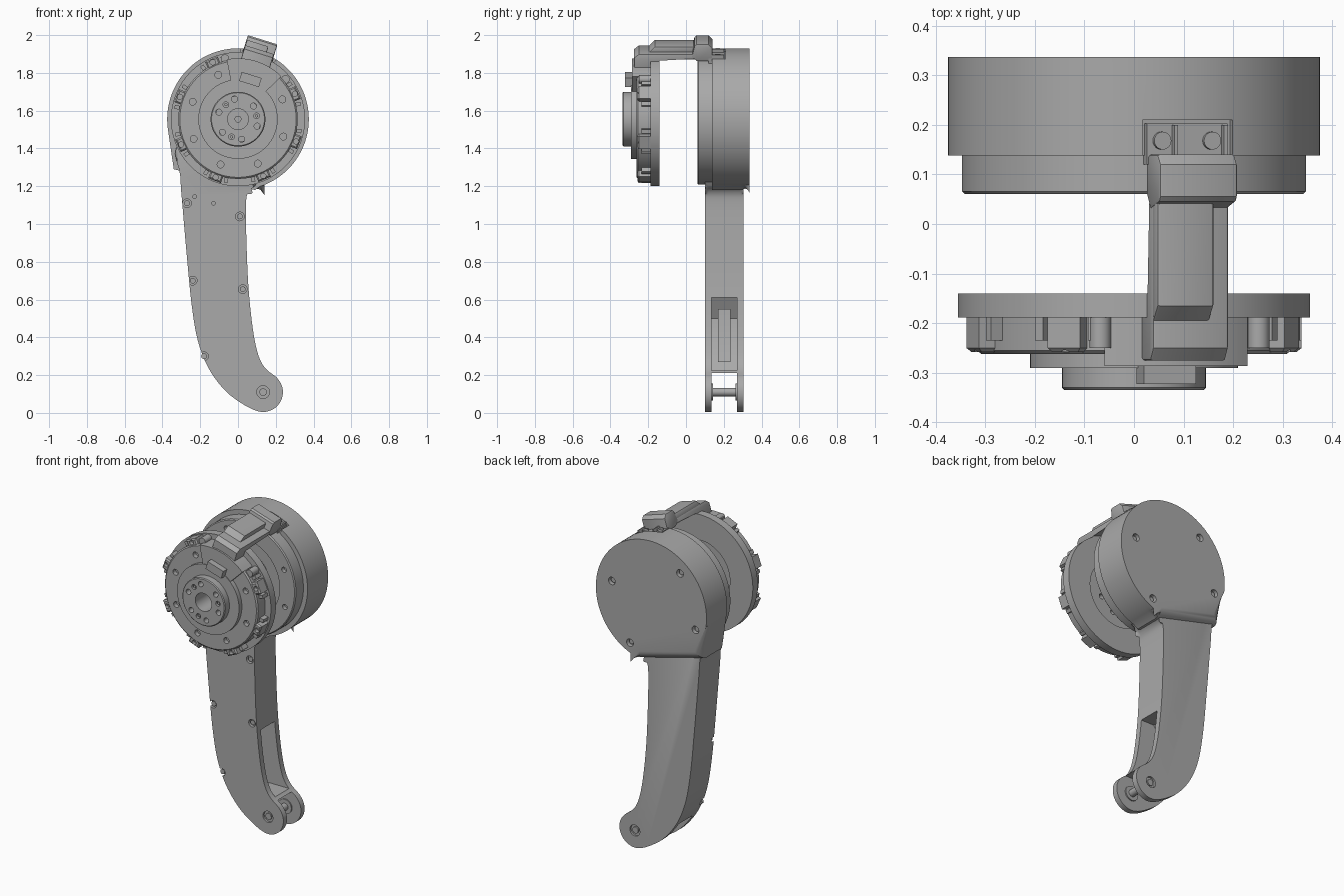
import bpy, bmesh, math
from math import sin, cos, radians
from mathutils import Vector

if "Cube" in bpy.data.objects:
    bpy.data.objects.remove(bpy.data.objects["Cube"])

ZC = 1.555        # height of the joint axis
TILT = 17.3       # clockwise lean of the bracket

grey = bpy.data.materials.new("mid_grey")
grey.use_nodes = True
grey.diffuse_color = (0.4, 0.4, 0.4, 1)
grey.node_tree.nodes["Principled BSDF"].inputs["Base Color"].default_value = (0.4, 0.4, 0.4, 1)


def finish(name, bm):
    bmesh.ops.recalc_face_normals(bm, faces=bm.faces)
    mesh = bpy.data.meshes.new(name)
    bm.to_mesh(mesh)
    bm.free()
    mesh.materials.append(grey)
    obj = bpy.data.objects.new(name, mesh)
    bpy.context.collection.objects.link(obj)
    return obj


def front(u, v, d):
    return Vector((u, d, v))


def leaning(angle):
    # maps (tangential, radial, depth) around the joint axis
    a = radians(angle)
    return lambda t, r, y: Vector((t * cos(a) + r * sin(a), y, ZC - t * sin(a) + r * cos(a)))


def side(y, r, t):
    return leaning(TILT)(t, r, y)


def add_prism(bm, pts, d0, d1, place=front):
    rings = [[bm.verts.new(place(u, v, d)) for u, v in pts] for d in (d0, d1)]
    caps = [bm.faces.new(r) for r in rings]
    n = len(pts)
    for i in range(n):
        j = (i + 1) % n
        bm.faces.new((rings[0][i], rings[0][j], rings[1][j], rings[1][i]))
    return caps


def prism(name, pts, d0, d1, place=front, bevel=0, ends=(), segments=4):
    bm = bmesh.new()
    caps = add_prism(bm, pts, d0, d1, place)
    edges = list({e for i in ends for e in caps[i].edges})
    if edges:
        bmesh.ops.bevel(bm, geom=edges, offset=bevel, segments=segments,
                        profile=0.5, affect='EDGES', clamp_overlap=False)
    return finish(name, bm)


def rect(u0, u1, v0, v1):
    return [(u0, v0), (u1, v0), (u1, v1), (u0, v1)]


def circle(x, z, r, n=20):
    return [(x + r * cos(math.tau * i / n), z + r * sin(math.tau * i / n)) for i in range(n)]


def polar(r, angles):
    return [(r * cos(radians(a)), ZC + r * sin(radians(a))) for a in angles]


def rods(name, centres, r, y0, y1):
    bm = bmesh.new()
    for x, z in centres:
        add_prism(bm, circle(x, z, r), y0, y1)
    return finish(name, bm)


def lathe(name, profile, closed=True):
    bm = bmesh.new()
    vs = [bm.verts.new((r, y, ZC)) for r, y in profile]
    es = [bm.edges.new(p) for p in zip(vs, vs[1:] + (vs[:1] if closed else []))]
    bmesh.ops.spin(bm, geom=vs + es, cent=(0, 0, ZC), axis=(0, 1, 0),
                   angle=math.tau, steps=96)
    bmesh.ops.remove_doubles(bm, verts=bm.verts, dist=1e-4)
    return finish(name, bm)


def cut(obj, cutter):
    mod = obj.modifiers.new("cut", 'BOOLEAN')
    mod.operation = 'DIFFERENCE'
    mod.solver = 'EXACT'
    mod.object = cutter
    bpy.context.view_layer.objects.active = obj
    bpy.ops.object.modifier_apply(modifier=mod.name)
    bpy.data.objects.remove(cutter)


def smooth_outline(pts, sub=5):
    # closed Catmull-Rom curve
    out, n = [], len(pts)
    for i in range(n):
        a, b, c, d = (Vector(pts[(i + k) % n]) for k in (-1, 0, 1, 2))
        for s in range(sub):
            t = s / sub
            p = (2 * b + (c - a) * t + (2 * a - 5 * b + 4 * c - d) * t * t
                 + (3 * b - a - 3 * c + d) * t ** 3) / 2
            out.append((p.x, p.y))
    return out


# Leg: curved hollow limb ending in a fork
FOOT = (0.133, 0.11)
outline = [(-.3, 1.42), (-.305, 1.25), (-.29, 1.05), (-.268, .8), (-.245, .57),
           (-.212, .38), (-.155, .235), (-.07, .12), (.02, .05)]
outline += [(FOOT[0] + .105 * cos(radians(a)), FOOT[1] + .105 * sin(radians(a)))
            for a in range(250, 406, 31)]
outline += [(.16, .222), (.125, .265), (.098, .34), (.075, .47), (.055, .67), (.045, .9),
            (.042, 1.1), (.055, 1.17), (.1, 1.22), (.12, 1.35)]
leg = prism("leg", smooth_outline(outline), .1, .305, bevel=.02, ends=(0, 1))
cut(leg, prism("fork_gap", rect(-.5, .5, -.1, .21), .135, .27))
pocket = [(.4, .225), (0, .225), (-.07, .34), (-.09, .5), (-.03, .61), (.4, .61)]
cut(leg, prism("pocket", pocket, .135, .27))
prism("pocket_rib", [(-.05, .27), (.02, .27), (-.02, .4), (-.03, .55), (-.1, .55)], .17, .235)
rods("fork_pin", [FOOT], .022, .115, .29)
rods("pin_boss", [FOOT], .045, .13, .142)
rods("rear_pin_boss", [FOOT], .045, .263, .275)

# Leg screws in counterbores
leg_screws = [(-.27, 1.11), (.01, 1.04), (-.24, .7), (.025, .655), (-.18, .3)]
cut(leg, rods("leg_bores", leg_screws, .023, .08, .12))
cut(leg, rods("pin_bores", [FOOT], .034, .08, .112))
cut(leg, rods("rear_pin_bores", [FOOT], .034, .293, .33))
cut(leg, rods("small_bores", [(-.23, 1.145), (-.13, 1.11)], .01, .08, .12))
rods("leg_screw_heads", leg_screws, .015, .107, .125)
rods("pin_heads", [FOOT], .02, .104, .301)

# Joint cover: drum with a flattened skirt over the leg
cover_pts = polar(.375, range(-72, 191, 4)) + [(-.34, 1.29), (.09, 1.18)]
cover = prism("joint_cover", cover_pts, .138, .337, bevel=.05, ends=(1,), segments=6)
cut(cover, prism("bracket_pocket", rect(-.095, .095, .345, .5), .1, .21, leaning(TILT)))
cover_screws = [(.267, 1.615), (-.195, 1.785), (.144, 1.27), (-.3, 1.467)]
cut(cover, rods("cover_bores", cover_screws, .023, .31, .36))
rods("cover_screw_heads", cover_screws, .015, .3, .322)

# Motor drum in front of the cover
drum = lathe("motor_drum", [(0, .078), (.24, .078), (.24, .06), (.341, .06), (.347, .066),
                            (.347, .2), (0, .2)], closed=False)
eight = [24 + 45 * k for k in range(8)]
cut(drum, rods("drum_bores", polar(.295, eight), .016, .04, .085))
rods("drum_shaft", [(0, ZC)], .018, .06, .09)
lathe("drum_ring", [(.12, .068), (.16, .068), (.16, .09), (.12, .09)])

# Front rotor: stepped disc with a central hole
rotor = lathe("rotor_disc", [(.055, -.16), (.2, -.16), (.2, -.14), (.355, -.14), (.355, -.188),
                             (.316, -.188), (.316, -.255), (.308, -.262), (.21, -.262),
                             (.21, -.29), (.145, -.29), (.145, -.33), (.14, -.335),
                             (.055, -.335)])
cut(rotor, rods("rotor_bores", polar(.257, eight), .018, -.3, -.235))
cut(rotor, rods("hub_bores", polar(.108, [40 + 60 * k for k in range(6)]), .016, -.4, -.1))
hub_screws = polar(.1, [10, 130, 250])
cut(rotor, rods("hub_screw_bores", hub_screws, .015, -.4, -.32))
rods("hub_screw_heads", hub_screws, .008, -.329, -.31)

# Clamping lugs around the rotor rim
for i, a in enumerate(eight):
    if a == 69:
        continue
    lug = prism(f"rim_lug_{i + 1}", rect(-.036, .036, .3, .348), -.258, -.15, leaning(90 - a),
                bevel=.008, ends=(0,), segments=1)
    cut(lug, rods("lug_bore", polar(.33, [a]), .014, -.3, -.235))
    for s in (-1, 1):
        prism(f"rim_tooth_{i + 1}", rect(-.01, .01, .3, .342), -.235, -.15,
              leaning(90 - a + s * 10))
second_lugs = polar(.328, [40, 102])
rods("extra_lugs", second_lugs, .022, -.25, -.15)

# Raised sector on the rotor under the bracket
arc = [90 - TILT + 28 * k / 8 for k in range(-8, 9)]
prism("rotor_sector", polar(.2, arc) + polar(.322, arc[::-1]), -.286, -.18)
prism("index_tab", rect(-.055, .055, .195, .245), -.322, -.28, leaning(TILT))

# Bracket bridging rotor and drum
prism("bracket_arm", [(-.275, .27), (-.275, .365), (-.25, .385), (.06, .385), (.06, .355),
                      (-.145, .355), (-.145, .27)], -.08, .08, side, .006, (0, 1), 2)
prism("bracket_ridge", [(-.2, .38), (-.165, .415), (.05, .415), (.05, .38)],
      -.08, .04, side, .006, (0, 1), 2)
prism("bracket_hump", [(.03, .37), (.045, .432), (.055, .44), (.12, .44), (.14, .42),
                       (.14, .345), (.06, .345)], -.082, .082, side, .006, (0, 1), 2)
prism("bracket_foot", rect(.12, .203, .335, .362), -.085, .085, side)
for name, t in (("left", .05), ("right", -.055)):
    prism(f"{name}_foot_screw", circle(t, .168, .018), .35, .372,
          lambda u, y, r: leaning(TILT)(u, r, y))
    prism(f"{name}_foot_wall", rect(.135, .2, .355, .38), t + .022, t + .03, side)

# Smooth round surfaces, keep hard edges
bpy.ops.object.select_all(action='DESELECT')
for o in bpy.context.collection.objects:
    if o.type == 'MESH' and grey.name in o.data.materials:
        o.select_set(True)
        bpy.context.view_layer.objects.active = o
bpy.ops.object.shade_smooth_by_angle(angle=radians(32))
